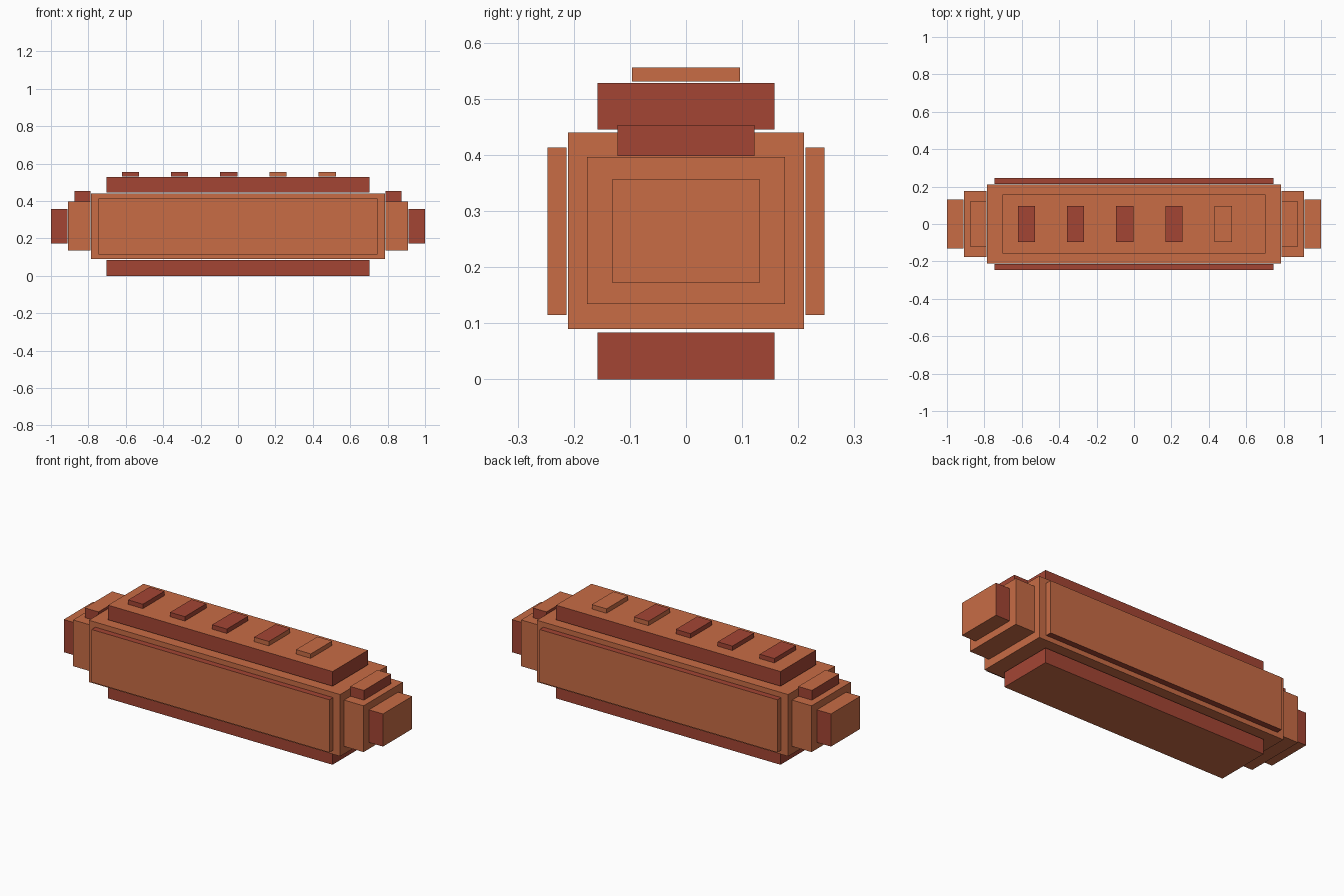
import bpy
import bmesh
from mathutils import Vector

cube = bpy.data.objects.get("Cube")
if cube:
    bpy.data.objects.remove(cube, do_unlink=True)


def make_material(name, colour):
    mat = bpy.data.materials.new(name)
    mat.use_nodes = True
    mat.diffuse_color = colour
    mat.node_tree.nodes["Principled BSDF"].inputs["Base Color"].default_value = colour
    return mat


ORANGE = make_material("burnt orange", (0.58, 0.15, 0.06, 1))
RED = make_material("brick red", (0.37, 0.06, 0.034, 1))


def block(name, x, y, z, red=""):
    """Box spanning the given ranges; the axes named in red get red faces."""
    spans = (x, y, z)
    bm = bmesh.new()
    bmesh.ops.create_cube(bm, size=1)
    for v in bm.verts:
        v.co = Vector([s[0] if c < 0 else s[1] for c, s in zip(v.co, spans)])
    bm.normal_update()
    for f in bm.faces:
        axis = max(range(3), key=lambda i: abs(f.normal[i]))
        f.material_index = int("xyz"[axis] in red)
    mesh = bpy.data.meshes.new(name)
    bm.to_mesh(mesh)
    bm.free()
    mesh.materials.append(ORANGE)
    mesh.materials.append(RED)
    obj = bpy.data.objects.new(name, mesh)
    bpy.context.collection.objects.link(obj)
    return obj


def both(a):
    return (-a, a)


def side_range(sign, near, far):
    return tuple(sorted((sign * near, sign * far)))


# Main body with raised top and bottom slabs
block("body", both(0.787), both(0.21), (0.09, 0.44))
block("top_slab", both(0.703), both(0.158), (0.445, 0.528), "xy")
block("bottom_slab", both(0.703), both(0.158), (0, 0.084), "xy")

# Front and back panels
for sign, side in ((-1, "front"), (1, "back")):
    block(side + "_panel", both(0.745), side_range(sign, 0.213, 0.247),
          (0.115, 0.413), "z")

# Stepped ends with a small cap on each
for sign, side in ((1, "left"), (-1, "right")):
    block(side + "_end_step", side_range(sign, 0.788, 0.91), both(0.176), (0.134, 0.396))
    block(side + "_end_tip", side_range(sign, 0.912, 1), both(0.131), (0.172, 0.357), "y")
    block(side + "_end_cap", side_range(sign, 0.789, 0.874), both(0.122), (0.398, 0.453), "xy")

# Row of studs on the top slab, from all red to all orange
for i, red in enumerate(("xyz", "xyz", "xyz", "z", "")):
    centre = -0.575 + 0.263 * i
    block(f"stud_{i + 1}", (centre - 0.046, centre + 0.046), both(0.096),
          (0.531, 0.556), red)
